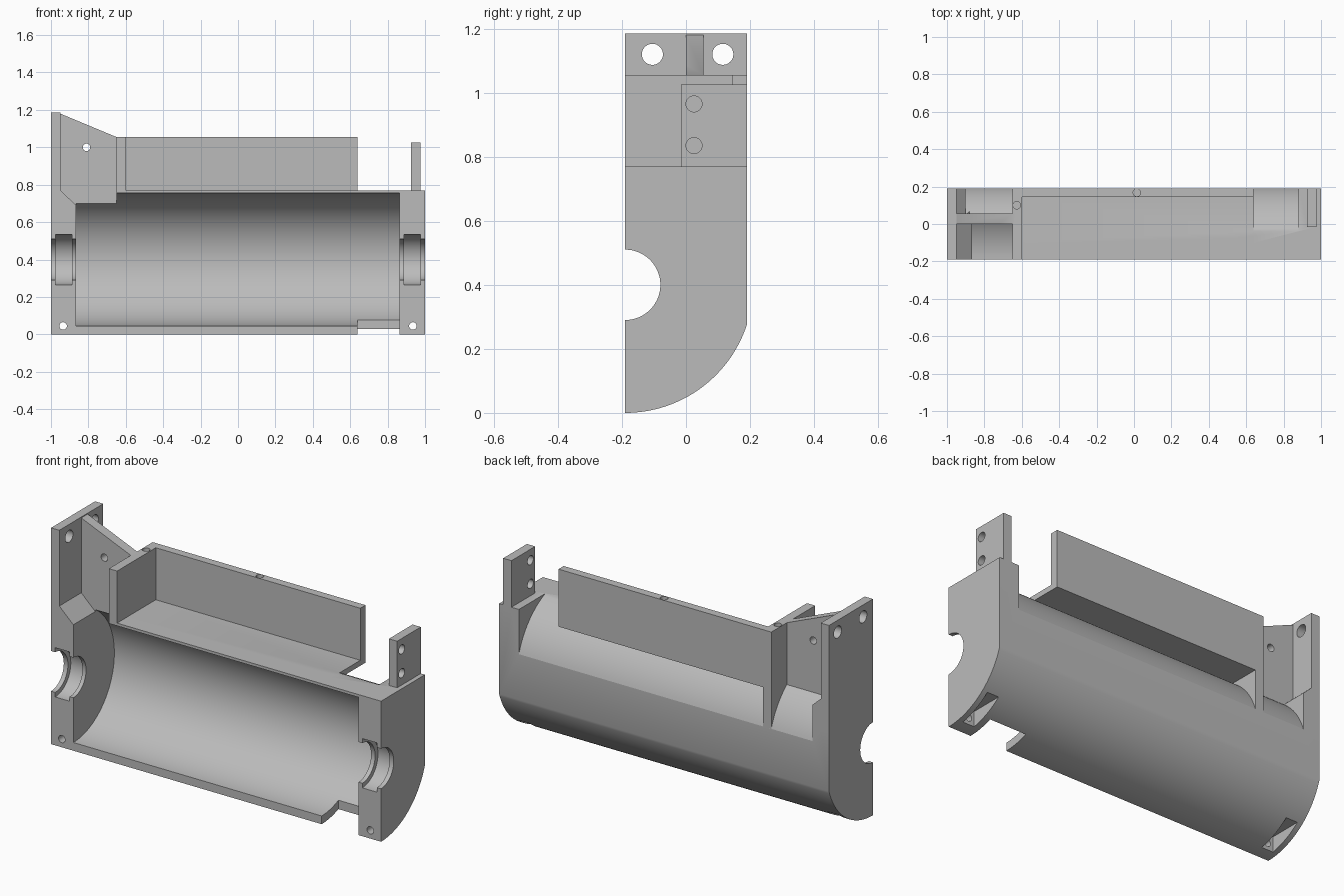
import bpy, bmesh
from math import sin, cos, radians, tau

if "Cube" in bpy.data.objects:
    bpy.data.objects.remove(bpy.data.objects["Cube"])

grey = bpy.data.materials.new("plain grey")
grey.use_nodes = True
grey.diffuse_color = (0.5, 0.5, 0.5, 1)
grey.node_tree.nodes["Principled BSDF"].inputs["Base Color"].default_value = (0.5, 0.5, 0.5, 1)

FRONT, BACK, AXIS_Z, R, BORE, DECK = -0.19, 0.19, 0.4, 0.4, 0.355, 0.77


def prism(name, axis, pts, lo, hi):
    """Extrude a flat outline along an axis from lo to hi."""
    place = {"x": lambda p, t: (t, p[0], p[1]),
             "y": lambda p, t: (p[0], t, p[1]),
             "z": lambda p, t: (p[0], p[1], t)}[axis]
    bm = bmesh.new()
    rings = [[bm.verts.new(place(p, t)) for p in pts] for t in (lo, hi)]
    n = len(pts)
    for ring in rings:
        bm.faces.new(ring)
    for i in range(n):
        j = (i + 1) % n
        bm.faces.new((rings[0][i], rings[0][j], rings[1][j], rings[1][i]))
    bmesh.ops.recalc_face_normals(bm, faces=bm.faces)
    mesh = bpy.data.meshes.new(name)
    bm.to_mesh(mesh)
    bm.free()
    mesh.materials.append(grey)
    obj = bpy.data.objects.new(name, mesh)
    bpy.context.collection.objects.link(obj)
    return obj


def box(name, x, y, z):
    return prism(name, "x", [(y[0], z[0]), (y[1], z[0]), (y[1], z[1]), (y[0], z[1])], *x)


def rod(name, axis, centre, r, lo, hi, n=32):
    pts = [(centre[0] + r * cos(tau * i / n), centre[1] + r * sin(tau * i / n)) for i in range(n)]
    return prism(name, axis, pts, lo, hi)


def arc(start, end, n):
    angles = [radians(start + (end - start) * i / n) for i in range(n + 1)]
    return [(FRONT + R * cos(a), AXIS_Z + R * sin(a)) for a in angles]


def combine(target, tool, operation):
    mod = target.modifiers.new(operation.lower(), "BOOLEAN")
    mod.operation, mod.solver, mod.object = operation, "EXACT", tool
    bpy.context.view_layer.objects.active = target
    bpy.ops.object.modifier_apply(modifier=mod.name)
    bpy.data.objects.remove(tool)


# Main body: rounded underside, flat back and flat deck
housing = prism("housing", "x", arc(-90, -18.2, 32) + [(BACK, DECK), (FRONT, DECK)], -1, 1)


def add(tool):
    combine(housing, tool, "UNION")


def cut(tool):
    combine(housing, tool, "DIFFERENCE")


# Round the upper back shoulder between the end blocks
shoulder = arc(18.2, 67.7, 24) + [(-0.04, 0.9), (0.3, 0.9), (0.3, 0.525)]
cut(prism("shoulder_cut", "x", shoulder, -0.9, 0.88))

# Sloped top on the rear of the tall end block
cut(prism("slope_cut", "y", [(-0.95, DECK), (-0.88, 0.705), (-0.88, 0.85), (-0.95, 0.85)], 0.0, 0.3))

# Tray: end rib, back wall and floor
add(box("tray_rib", (-0.65, -0.6), (FRONT, BACK), (0.525, 1.055)))
add(box("tray_back", (-0.62, 0.64), (0.145, BACK), (0.74, 1.055)))
add(box("tray_floor", (-0.62, 0.64), (-0.1, BACK), (0.74, DECK)))

# Tall mounting plate with its gusset, and the small post
add(box("mount_plate", (-1, -0.95), (FRONT, BACK), (0.6, 1.185)))
add(prism("gusset", "y", [(-0.97, 0.68), (-0.63, 0.68), (-0.63, 1.047), (-0.65, 1.055), (-0.95, 1.18),
                          (-0.97, 1.18)], 0.0, 0.055))
add(box("post", (0.925, 0.975), (-0.015, BACK), (0.75, 1.025)))

# Main bore and the open pocket in front of the gusset
cut(rod("bore", "x", (FRONT, AXIS_Z), BORE, -0.865, 0.863, 128))
cut(prism("pocket", "y", [(-0.95, 1.3), (-0.95, DECK), (-0.865, 0.69), (-0.65, 0.69), (-0.65, 1.3)],
          -0.3, 0.0))

# Shaft seats, foot screw holes and their rear recesses at both ends
for s in (-1, 1):
    def span(a, b):
        return sorted((s * a, s * b))
    cut(rod("shaft_hole", "x", (FRONT, AXIS_Z), 0.11, *span(0.8, 1.1), 64))
    cut(rod("bearing_groove", "x", (FRONT, AXIS_Z), 0.135, *span(0.887, 0.975), 64))
    cut(rod("foot_hole", "y", (s * 0.935, 0.045), 0.02, -0.3, 0.1))
    cut(box("foot_recess", span(0.9, 0.97), (-0.12, 0.3), (-0.1, 0.09)))

# Notch in the lower front lip
cut(box("lip_notch", (0.64, 0.863), (-0.3, -0.045), (-0.1, 0.2)))

# Screw holes in plate, post, gusset and tray
for y in (-0.105, 0.115):
    cut(rod("plate_hole", "x", (y, 1.12), 0.033, -1.1, -0.9))
for z in (0.835, 0.965):
    cut(rod("post_hole", "x", (0.025, z), 0.025, 0.9, 1.1))
cut(rod("gusset_hole", "y", (-0.81, 1.0), 0.02, -0.1, 0.1))
for x, y in ((0.015, 0.168), (-0.627, 0.1)):
    cut(rod("tray_hole", "z", (x, y), 0.02, 0.92, 1.2))

bpy.ops.object.select_all(action="DESELECT")
housing.select_set(True)
bpy.context.view_layer.objects.active = housing
bpy.ops.object.shade_smooth_by_angle(angle=radians(25))
